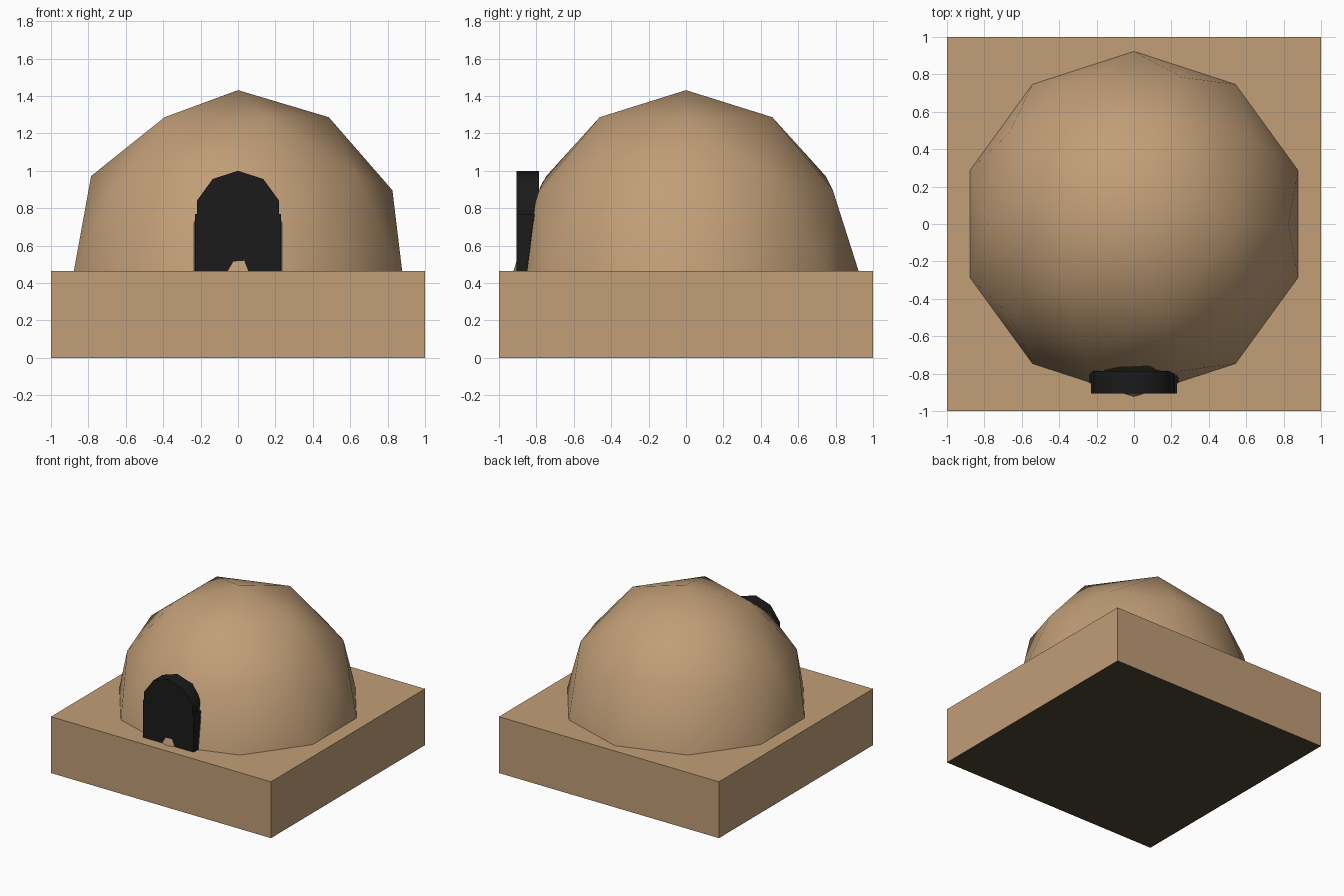
import bpy, bmesh, math

if "Cube" in bpy.data.objects:
    bpy.data.objects.remove(bpy.data.objects["Cube"])

def material(name, rgb):
    m = bpy.data.materials.new(name)
    m.diffuse_color = (*rgb, 1)
    m.use_nodes = True
    m.node_tree.nodes["Principled BSDF"].inputs["Base Color"].default_value = m.diffuse_color
    return m

def add_object(name, bm, *mats):
    mesh = bpy.data.meshes.new(name)
    bm.to_mesh(mesh)
    for m in mats:
        mesh.materials.append(m)
    ob = bpy.data.objects.new(name, mesh)
    bpy.context.collection.objects.link(ob)
    return ob

clay = material("clay", (0.533, 0.342, 0.186))
dark_clay = material("dark clay", (0.074, 0.056, 0.032))
black = material("black", (0.0105, 0.0105, 0.0105))

BASE_TOP = 0.463

# square base slab with a dark underside
bm = bmesh.new()
bmesh.ops.create_cube(bm, size=2)
bm.normal_update()
for f in bm.faces:
    f.material_index = 1 if f.normal.z < -0.5 else 0
for v in bm.verts:
    v.co.z = BASE_TOP if v.co.z > 0 else 0
add_object("base", bm, clay, dark_clay)
bm.free()

# low-poly dome: upper half of an icosphere, smooth shaded
bpy.ops.mesh.primitive_ico_sphere_add(subdivisions=2, radius=1)
sphere = bpy.context.object
bm = bmesh.new()
bm.from_mesh(sphere.data)
bpy.data.objects.remove(sphere)
bmesh.ops.delete(bm, geom=[v for v in bm.verts if v.co.z < -0.01], context='VERTS')
for v in bm.verts:
    v.co = (v.co.x * 0.923, v.co.y * 0.923, v.co.z * 0.968 + BASE_TOP)
for f in bm.faces:
    f.smooth = True
add_object("dome", bm, clay)

# dark arch on the dome behind the doorway: dome front trimmed to an arch outline
bmesh.ops.delete(bm, geom=[f for f in bm.faces if f.calc_center_median().y > 0], context='FACES')
outline = [(0.238, BASE_TOP), (0.238, 0.72), (0.15, 0.895), (0.08, 0.945), (-0.08, 0.945),
           (-0.15, 0.895), (-0.238, 0.72), (-0.238, BASE_TOP)]
for (x0, z0), (x1, z1) in zip(outline, outline[1:]):
    bmesh.ops.bisect_plane(bm, geom=bm.verts[:] + bm.edges[:] + bm.faces[:],
                           plane_co=(x0, 0, z0), plane_no=(z1 - z0, 0, x0 - x1),
                           clear_outer=True)
# leave the bottom point of the dome, which pokes out in front of the door, in clay
bmesh.ops.bisect_plane(bm, geom=bm.verts[:] + bm.edges[:] + bm.faces[:],
                       plane_co=(0, -0.9, 0), plane_no=(0, -1, 0), clear_outer=True)
for v in bm.verts:
    v.co.y -= 0.003
add_object("door_recess", bm, dark_clay)
bm.free()

# arched doorway: rectangle with half a ten-sided circle on top
W, SPRING, FRONT, BACK = 0.23, 0.77, -0.905, -0.787
flat = W * math.cos(math.radians(18))
profile = [(-W, BASE_TOP), (W, BASE_TOP), (W, SPRING), (flat, SPRING)]
for i in range(5):
    a = math.radians(18 + 36 * i)
    profile.append((W * math.cos(a), SPRING + W * math.sin(a)))
profile += [(-flat, SPRING), (-W, SPRING)]

bm = bmesh.new()
face = bm.faces.new([bm.verts.new((x, FRONT, z)) for x, z in profile])
ext = bmesh.ops.extrude_face_region(bm, geom=[face], use_keep_orig=True)
for v in ext["geom"]:
    if isinstance(v, bmesh.types.BMVert):
        v.co.y = BACK
bmesh.ops.recalc_face_normals(bm, faces=bm.faces)
# the arch rim is smooth shaded, front and back stay flat
add_object("doorway", bm, black)
bm.free()
door = bpy.data.objects["doorway"]
bpy.ops.object.select_all(action='DESELECT')
door.select_set(True)
bpy.context.view_layer.objects.active = door
bpy.ops.object.shade_smooth_by_angle(angle=math.radians(45))
